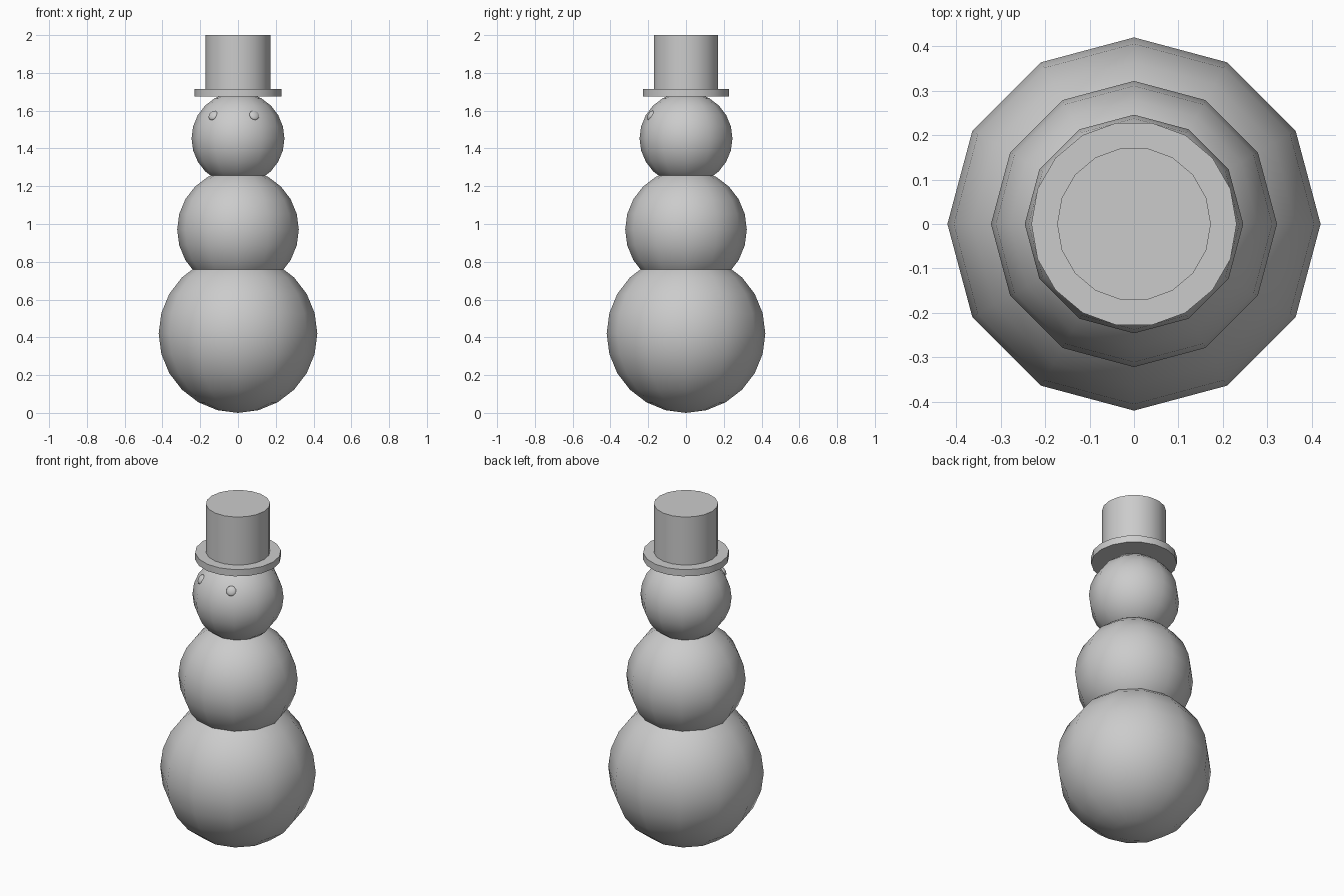
import bpy
from math import radians, pi
from mathutils import Vector

if "Cube" in bpy.data.objects:
    bpy.data.objects.remove(bpy.data.objects["Cube"])


def smooth(obj, angle=None):
    bpy.ops.object.select_all(action='DESELECT')
    obj.select_set(True)
    bpy.context.view_layer.objects.active = obj
    if angle is None:
        bpy.ops.object.shade_smooth()
    else:
        bpy.ops.object.shade_smooth_by_angle(angle=radians(angle))


def ball(name, radius, loc, segments=12, rings=12):
    bpy.ops.mesh.primitive_uv_sphere_add(segments=segments, ring_count=rings,
                                         radius=radius, location=loc)
    obj = bpy.context.object
    obj.name = name
    smooth(obj)
    return obj


def disc(name, radius, z0, z1):
    # 18 sides, corners on the x axis
    bpy.ops.mesh.primitive_cylinder_add(vertices=18, radius=radius, depth=z1 - z0,
                                        location=(0, 0, (z0 + z1) / 2),
                                        rotation=(0, 0, pi / 2))
    obj = bpy.context.object
    obj.name = name
    smooth(obj, 30)
    return obj


# Snow balls
HEAD = Vector((0, 0, 1.453))
ball("lower_body", 0.42, (0, 0, 0.42))
ball("upper_body", 0.322, (0, 0, 0.97))
ball("head", 0.246, HEAD)

# Hat
disc("hat_brim", 0.231, 1.675, 1.715)
disc("hat_crown", 0.173, 1.70, 2.0)

# Eyes: flattened buttons lying on the head surface
for name, spot in (("eye_left", (-0.134, -0.160, 1.577)),
                   ("eye_right", (0.088, -0.189, 1.577))):
    normal = (Vector(spot) - HEAD).normalized()
    eye = ball(name, 0.028, HEAD + normal * 0.238)
    eye.scale.z = 0.5
    eye.rotation_euler = normal.to_track_quat('Z', 'Y').to_euler()
